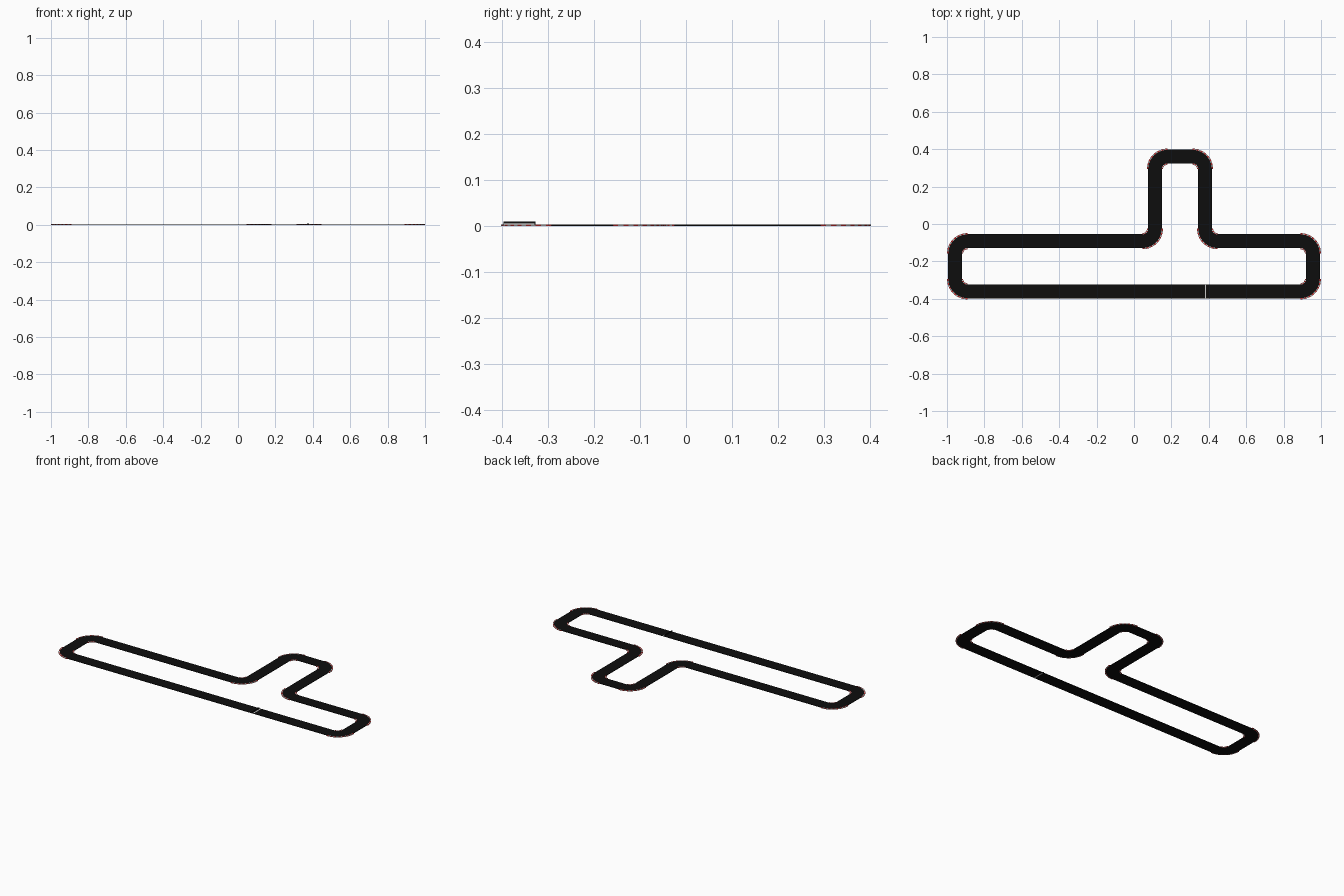
import bpy, math
from mathutils import Vector

if "Cube" in bpy.data.objects:
    bpy.data.objects.remove(bpy.data.objects["Cube"])

HALF = 0.0375      # half road width
R = 0.067          # corner radius of the centre line
H = 0.003          # road thickness


def material(name, color):
    m = bpy.data.materials.new(name)
    m.diffuse_color = (*color, 1)
    m.use_nodes = True
    m.node_tree.nodes["Principled BSDF"].inputs["Base Color"].default_value = m.diffuse_color
    return m


BLACK = material("asphalt", (0.004, 0.004, 0.004))
RED = material("kerb_red", (0.7, 0.03, 0.03))
WHITE = material("white_paint", (0.95, 0.95, 0.95))


def make_object(name, verts, faces, mats, indices=None):
    me = bpy.data.meshes.new(name)
    me.from_pydata(verts, [], faces)
    for m in mats:
        me.materials.append(m)
    if indices:
        me.polygons.foreach_set("material_index", indices)
    me.update()
    ob = bpy.data.objects.new(name, me)
    bpy.context.collection.objects.link(ob)
    return ob


def box(name, lo, hi, mat):
    v = [(x, y, z) for x in (lo[0], hi[0]) for y in (lo[1], hi[1]) for z in (lo[2], hi[2])]
    f = [(0, 1, 3, 2), (4, 6, 7, 5), (0, 4, 5, 1), (2, 3, 7, 6), (0, 2, 6, 4), (1, 5, 7, 3)]
    return make_object(name, v, f, [mat])


def strip(left, right, z0, z1):
    """Closed slab between two edge lines; returns verts and faces."""
    verts, faces = [], []
    for a, b in zip(left, right):
        verts += [(a.x, a.y, z0), (b.x, b.y, z0), (b.x, b.y, z1), (a.x, a.y, z1)]
    n = len(left)
    for i in range(n - 1):
        for k in range(4):
            a, b = i * 4 + k, i * 4 + (k + 1) % 4
            faces.append((a, b, b + 4, a + 4))
    faces += [(3, 2, 1, 0), tuple(range(4 * n - 4, 4 * n))]
    return verts, faces


# Centre line with a break at the start line
path = [Vector(p) for p in [
    (0.386, -0.36), (0.957, -0.36), (0.957, -0.092), (0.38, -0.092), (0.38, 0.36),
    (0.112, 0.36), (0.112, -0.092), (-0.957, -0.092), (-0.957, -0.36), (0.379, -0.36)]]


def side(d):
    return Vector((-d.y, d.x))


left, right, corners = [], [], []


def add_station(p, d):
    left.append(p + side(d) * HALF)
    right.append(p - side(d) * HALF)


add_station(path[0], Vector((1, 0)))
for i in range(1, len(path) - 1):
    d0 = (path[i] - path[i - 1]).normalized()
    d1 = (path[i + 1] - path[i]).normalized()
    turn = 1 if d0.cross(d1) > 0 else -1
    centre = path[i] - d0 * R + d1 * R
    start = math.atan2(-d1.y, -d1.x)
    corners.append((centre, start, turn))
    for k in range(13):
        a = start + turn * math.pi / 2 * k / 12
        radial = Vector((math.cos(a), math.sin(a)))
        add_station(centre + radial * R, side(radial) * turn)
add_station(path[-1], Vector((1, 0)))

# Road surface
road = make_object("road", *strip(left, right, 0, H), [BLACK])


# Striped kerbs on the inside and outside of each corner
def kerb(name, corner, r0, r1, count):
    centre, start, turn = corner
    verts, faces, idx = [], [], []
    for s in range(count):
        rims = ([], [])
        for k in range(3):
            a = start + turn * math.pi / 2 * (s + k / 2) / count
            radial = Vector((math.cos(a), math.sin(a)))
            rims[0].append(centre + radial * (r0 if turn > 0 else r1))
            rims[1].append(centre + radial * (r1 if turn > 0 else r0))
        v, f = strip(rims[0], rims[1], 0, H + 0.0008)
        base = len(verts)
        verts += v
        faces += [tuple(q + base for q in face) for face in f]
        idx += [s % 2] * len(f)
    make_object(name, verts, faces, [RED, WHITE], idx)


for n, c in enumerate(corners):
    kerb(f"outer_kerb_{n}", c, 0.103, 0.110, 15)
    kerb(f"inner_kerb_{n}", c, 0.024, 0.031, 7)

# Start line and low start gantry beside it
box("start_line", (0.379, -0.3975, 0), (0.386, -0.3225, H), WHITE)
box("gantry_beam", (0.371, -0.3975, 0.006), (0.377, -0.328, 0.010), BLACK)
for n, y in enumerate((-0.3975, -0.33)):
    box(f"gantry_post_{n}", (0.372, y, H), (0.376, y + 0.002, 0.007), BLACK)
